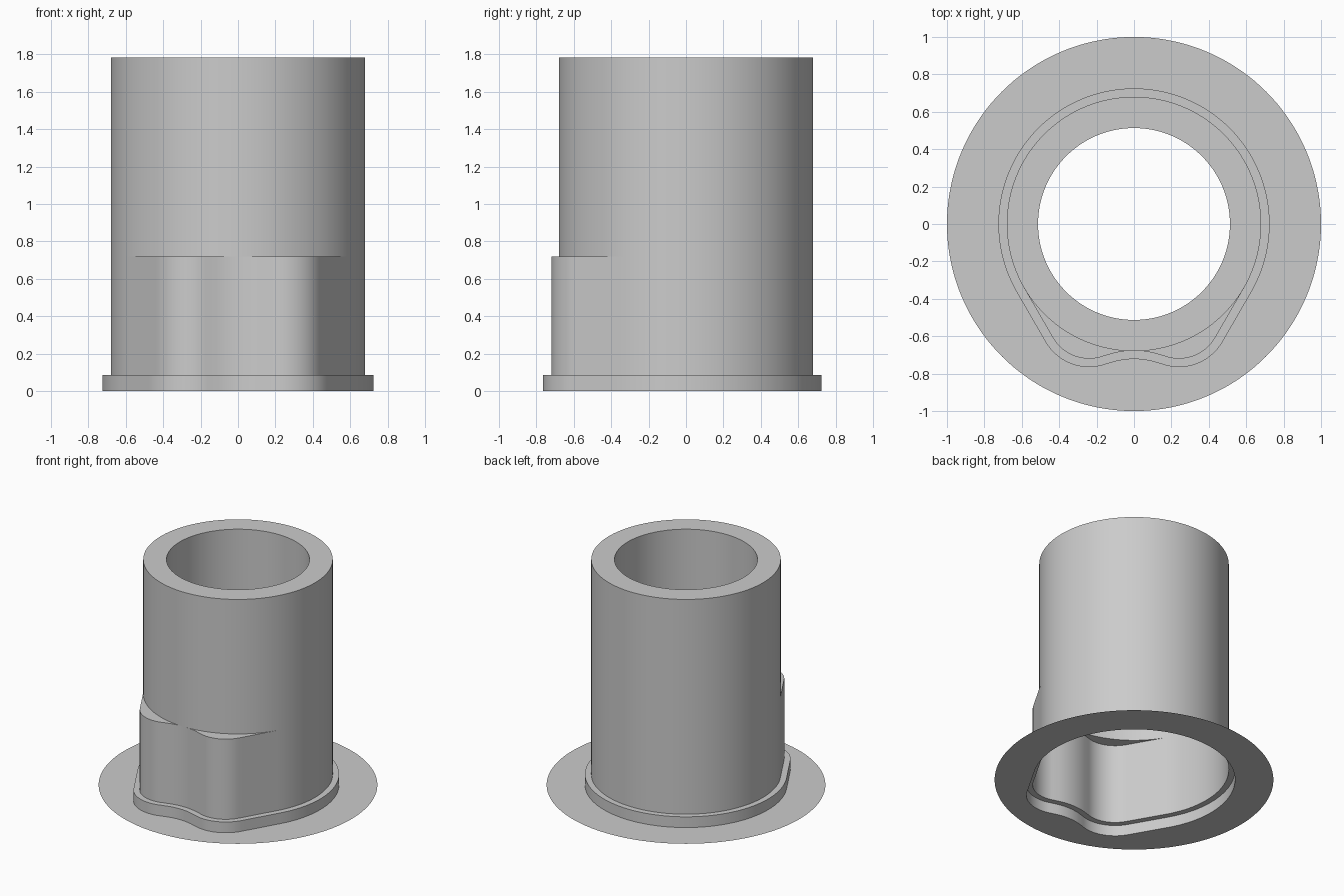
import bpy
import bmesh
from math import radians, sin, cos, atan2, degrees, hypot
from mathutils import Vector

if "Cube" in bpy.data.objects:
    bpy.data.objects.remove(bpy.data.objects["Cube"])

BODY_R, BORE_R, BRIM_R = 0.68, 0.513, 1.0
LIP = 0.045
FLANGE_Z, LOBE_Z, BORE_Z, TOP_Z = 0.085, 0.72, 0.9, 1.785
LOBE_X, LOBE_Y, LOBE_R = 0.24, -0.496, 0.224
VALLEY_R = 0.438
VALLEY_Y = -0.677 - VALLEY_R

grey = bpy.data.materials.new("light grey")
grey.use_nodes = True
grey.diffuse_color = (0.6, 0.6, 0.6, 1)
grey.node_tree.nodes["Principled BSDF"].inputs["Base Color"].default_value = (0.6, 0.6, 0.6, 1)


def arc(cx, cy, r, start, end, steps):
    angles = [radians(start + (end - start) * i / steps) for i in range(steps + 1)]
    return [Vector((cx + r * cos(a), cy + r * sin(a))) for a in angles]


def straight(a, b, steps=10):
    return [a.lerp(b, i / steps) for i in range(1, steps)]


def outline(grow):
    """Round back with two front lobes joined by a shallow valley."""
    turn = degrees(atan2(VALLEY_Y - LOBE_Y, LOBE_X))
    back = arc(0, 0, BODY_R + grow, -30, 210, 96)
    left = arc(-LOBE_X, LOBE_Y, LOBE_R + grow, 210, 360 + turn, 18)
    valley = arc(0, VALLEY_Y, VALLEY_R - grow, 180 + turn, -turn, 14)
    right = arc(LOBE_X, LOBE_Y, LOBE_R + grow, 180 - turn, 330, 18)
    return (back + straight(back[-1], left[0]) + left + valley[1:-1]
            + right + straight(right[-1], back[0]))


body_line = outline(0)
flange_line = outline(LIP)


def ring(r):
    """Circle whose points line up with the lobed outline."""
    return [p.normalized() * r for p in body_line]


def shell(name, sections):
    """Skin of quads through matching closed sections."""
    bm = bmesh.new()
    loops = [[bm.verts.new((p.x, p.y, z)) for p in pts] for pts, z in sections]
    for a, b in zip(loops, loops[1:]):
        for i in range(len(a)):
            j = (i + 1) % len(a)
            bm.faces.new((a[i], a[j], b[j], b[i]))
    bmesh.ops.remove_doubles(bm, verts=bm.verts, dist=0.0002)
    mesh = bpy.data.meshes.new(name)
    bm.to_mesh(mesh)
    bm.free()
    mesh.materials.append(grey)
    obj = bpy.data.objects.new(name, mesh)
    bpy.context.collection.objects.link(obj)
    bpy.ops.object.select_all(action="DESELECT")
    obj.select_set(True)
    bpy.context.view_layer.objects.active = obj
    bpy.ops.object.shade_smooth_by_angle(angle=radians(30))


# Paper-thin round brim with a lobed opening
shell("brim", [(ring(BRIM_R), 0), (flange_line, 0)])
# Low stepped flange around the foot
shell("flange", [(flange_line, 0), (flange_line, FLANGE_Z), (body_line, FLANGE_Z)])
# Lobed lower sleeve, closed by crescent ledges
shell("lobed_sleeve", [(body_line, FLANGE_Z), (body_line, LOBE_Z), (ring(BODY_R), LOBE_Z)])
# Round tube with its rim, bore and inner shoulder
shell("tube", [(ring(BODY_R), LOBE_Z), (ring(BODY_R), TOP_Z), (ring(BORE_R), TOP_Z),
               (ring(BORE_R), BORE_Z), (ring(BODY_R), BORE_Z)])
